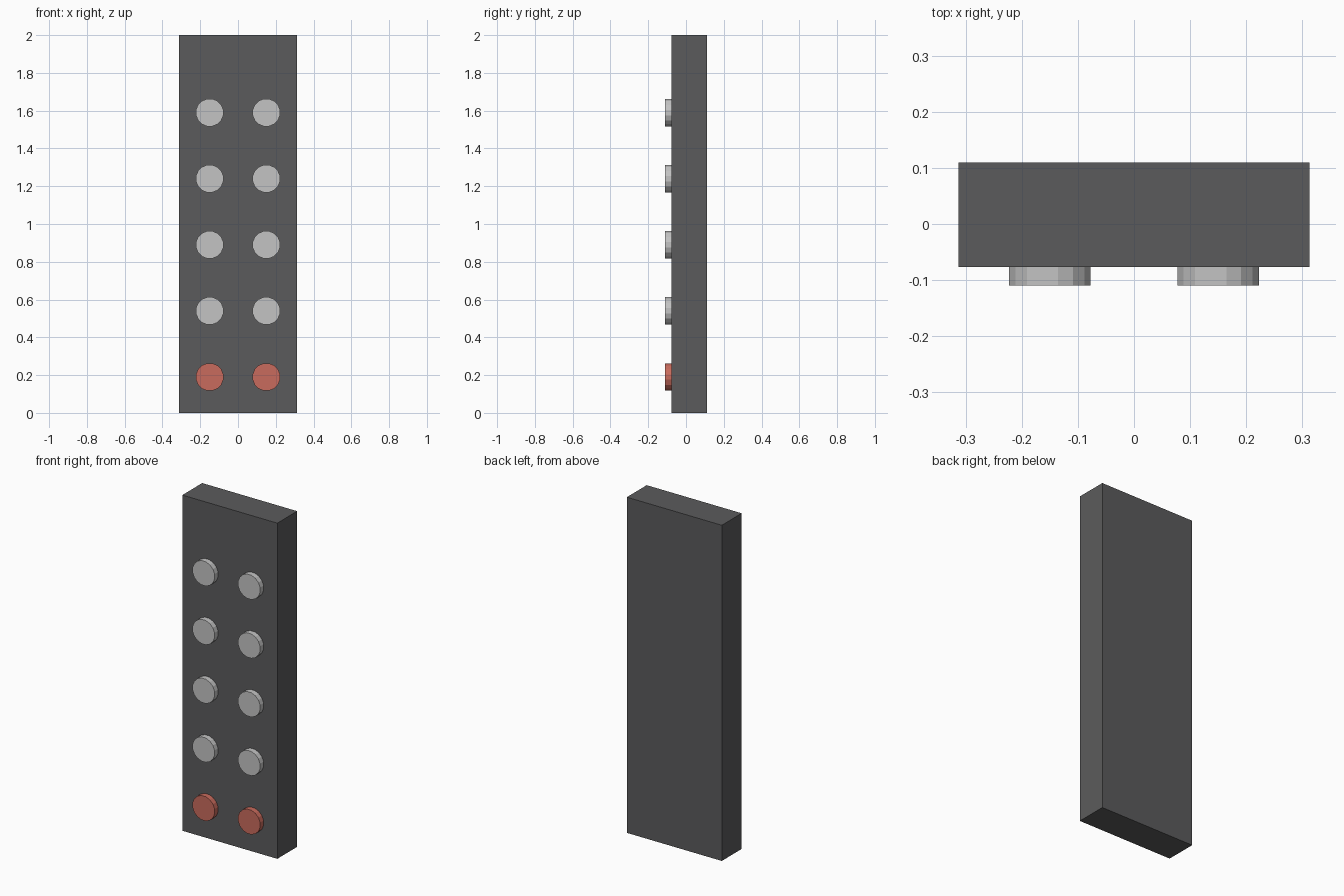
import bpy, math

if "Cube" in bpy.data.objects:
    bpy.data.objects.remove(bpy.data.objects["Cube"])

def material(name, rgb):
    m = bpy.data.materials.new(name)
    m.diffuse_color = (*rgb, 1)
    m.use_nodes = True
    m.node_tree.nodes["Principled BSDF"].inputs["Base Color"].default_value = m.diffuse_color
    return m

dark = material("dark_grey", (0.105, 0.105, 0.107))
light = material("light_grey", (0.55, 0.55, 0.55))
red = material("soft_red", (0.58, 0.147, 0.109))

# Slab body
FRONT, BACK = -0.077, 0.11
bpy.ops.mesh.primitive_cube_add(size=1, location=(0, (FRONT + BACK) / 2, 1))
body = bpy.context.object
body.name = "panel_body"
body.scale = (0.626, BACK - FRONT, 2)
bpy.ops.object.transform_apply(location=False, rotation=False, scale=True)
body.data.materials.append(dark)

# Round buttons in two columns, 16 sides with flats at the extremes
def button(name, x, z, mat):
    y0, y1 = -0.11, FRONT + 0.005
    bpy.ops.mesh.primitive_cylinder_add(
        vertices=16, radius=0.074, depth=y1 - y0,
        location=(x, (y0 + y1) / 2, z),
        rotation=(math.pi / 2, math.pi / 16, 0))
    ob = bpy.context.object
    # turn the cylinder half a step about its own axis
    ob.rotation_euler = (math.pi / 2, math.pi / 16, 0)
    ob.name = name
    ob.data.materials.append(mat)

for row in range(5):
    for side, x in (("left", -0.15), ("right", 0.15)):
        button(f"button_{side}_{row + 1}", x, 0.19 + 0.35 * row,
               red if row == 0 else light)
